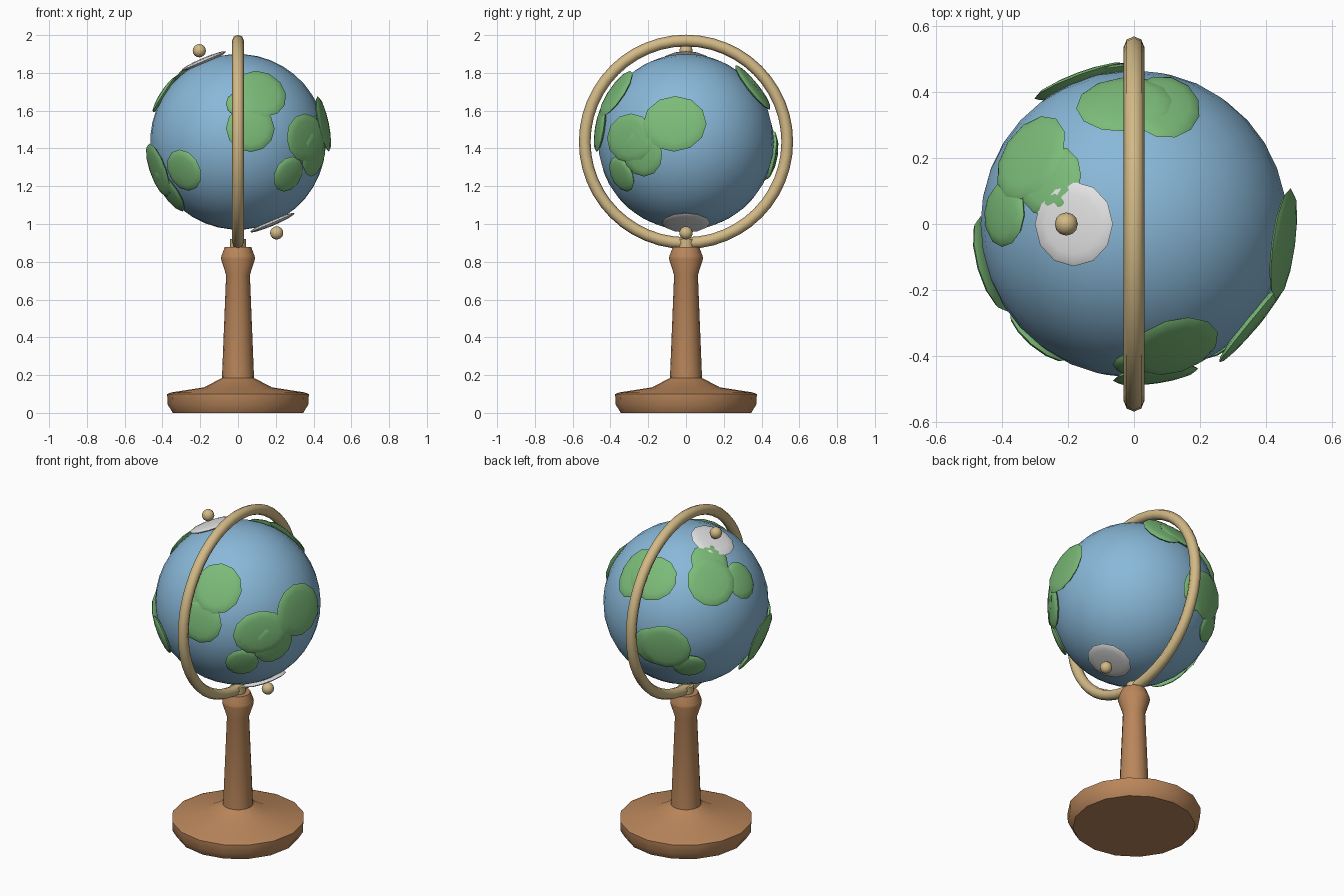
import bpy, bmesh, math
from mathutils import Vector, Matrix

if "Cube" in bpy.data.objects:
    bpy.data.objects.remove(bpy.data.objects["Cube"])

CENTER = Vector((0, 0, 1.435))
R = 0.465
TILT = math.radians(23)


def material(name, rgb):
    m = bpy.data.materials.new(name)
    m.diffuse_color = (*rgb, 1)
    m.use_nodes = True
    m.node_tree.nodes["Principled BSDF"].inputs["Base Color"].default_value = m.diffuse_color
    return m


SEA = material("sea blue", (0.25, 0.48, 0.69))
LAND = material("land green", (0.20, 0.50, 0.19))
ICE = material("ice white", (0.76, 0.76, 0.76))
BRASS = material("brass", (0.65, 0.49, 0.24))
WOOD = material("wood brown", (0.49, 0.24, 0.105))


def finish(obj, name, mat, angle=40):
    obj.name = name
    obj.data.materials.append(mat)
    bpy.ops.object.select_all(action='DESELECT')
    obj.select_set(True)
    bpy.context.view_layer.objects.active = obj
    bpy.ops.object.shade_smooth_by_angle(angle=math.radians(angle))
    return obj


def from_bmesh(bm, name, mat, angle=40):
    me = bpy.data.meshes.new(name)
    bm.to_mesh(me)
    bm.free()
    obj = bpy.data.objects.new(name, me)
    bpy.context.collection.objects.link(obj)
    return finish(obj, name, mat, angle)


def lathe(name, profile, sides, mat):
    bm = bmesh.new()
    rings = [[bm.verts.new((r * math.cos(2 * math.pi * i / sides),
                            r * math.sin(2 * math.pi * i / sides), z))
              for i in range(sides)] for r, z in profile]
    for a, b in zip(rings, rings[1:]):
        for i in range(sides):
            j = (i + 1) % sides
            bm.faces.new((a[i], a[j], b[j], b[i]))
    bm.faces.new(rings[0][::-1])
    bm.faces.new(rings[-1])
    return from_bmesh(bm, name, mat)


def ball(name, loc, r, mat, seg, rings):
    bpy.ops.mesh.primitive_uv_sphere_add(segments=seg, ring_count=rings, radius=r, location=loc)
    return finish(bpy.context.object, name, mat, 60)


def patch(bm, direction, ru, rv, thick=0.02):
    """Flattened sphere lying on the globe along a direction."""
    n = Vector(direction).normalized()
    u = Vector((0, 0, 1)).cross(n).normalized()
    v = n.cross(u)
    turn = Matrix((u, v, n)).transposed().to_4x4()
    mat = Matrix.Translation(CENTER + n * R) @ turn @ Matrix.Diagonal((ru, rv, thick, 1))
    bmesh.ops.create_uvsphere(bm, u_segments=12, v_segments=8, radius=1, matrix=mat)


# Turned wooden stand
lathe("stand", [(0.345, 0), (0.373, 0.045), (0.375, 0.10), (0.355, 0.108), (0.18, 0.135),
                (0.085, 0.185), (0.063, 0.73), (0.09, 0.815), (0.088, 0.83), (0.07, 0.878)],
      16, WOOD)

# Brass collar and meridian ring
lathe("collar", [(0.042, 0.86), (0.042, 0.92)], 12, BRASS)
bpy.ops.mesh.primitive_torus_add(major_segments=48, minor_segments=8, major_radius=0.536,
                                 minor_radius=0.031, location=CENTER,
                                 rotation=(0, math.pi / 2, 0))
finish(bpy.context.object, "meridian_ring", BRASS, 60)

# Globe
globe = ball("globe", CENTER, R, SEA, 32, 20)
globe.rotation_euler = (0, -TILT, 0)

# Poles: ice cap and brass knob at each end of the tilted axis
axis = Vector((-math.sin(TILT), 0, math.cos(TILT)))
for side, s in (("north", 1), ("south", -1)):
    bm = bmesh.new()
    patch(bm, axis * s, 0.128, 0.128, 0.016)
    from_bmesh(bm, side + "_ice_cap", ICE, 60)
    ball(side + "_knob", CENTER + axis * s * 0.524, 0.035, BRASS, 12, 8)

# Continents: overlapping patches (direction, width radius, height radius)
CONTINENTS = {
    "front_continent": [((0.12, -0.37, 0.255), 0.14, 0.145), ((0.03, -0.42, 0.20), 0.095, 0.08),
                        ((0.065, -0.455, 0.07), 0.13, 0.125)],
    "right_continent": [((0.36, -0.295, 0.02), 0.16, 0.13), ((0.40, -0.23, -0.06), 0.12, 0.125),
                        ((0.265, -0.34, -0.17), 0.095, 0.10)],
    "right_island": [((0.45, -0.06, 0.095), 0.17, 0.15)],
    "left_continent": [((-0.285, -0.335, -0.15), 0.115, 0.115), ((-0.42, -0.12, -0.15), 0.15, 0.15),
                       ((-0.36, -0.13, -0.26), 0.12, 0.13)],
    "upper_left_continent": [((-0.31, 0.2, 0.28), 0.14, 0.14), ((-0.385, 0.03, 0.245), 0.10, 0.11),
                             ((-0.25, 0.13, 0.365), 0.11, 0.11)],
    "upper_back_continent": [((-0.03, 0.36, 0.29), 0.145, 0.13), ((0.09, 0.35, 0.285), 0.11, 0.15)],
    "lower_back_continent": [((-0.16, 0.43, -0.07), 0.15, 0.14), ((-0.08, 0.45, -0.08), 0.11, 0.12),
                             ((-0.255, 0.33, -0.197), 0.095, 0.085)],
}
for name, patches in CONTINENTS.items():
    bm = bmesh.new()
    for p in patches:
        patch(bm, *p)
    from_bmesh(bm, name, LAND, 60)
